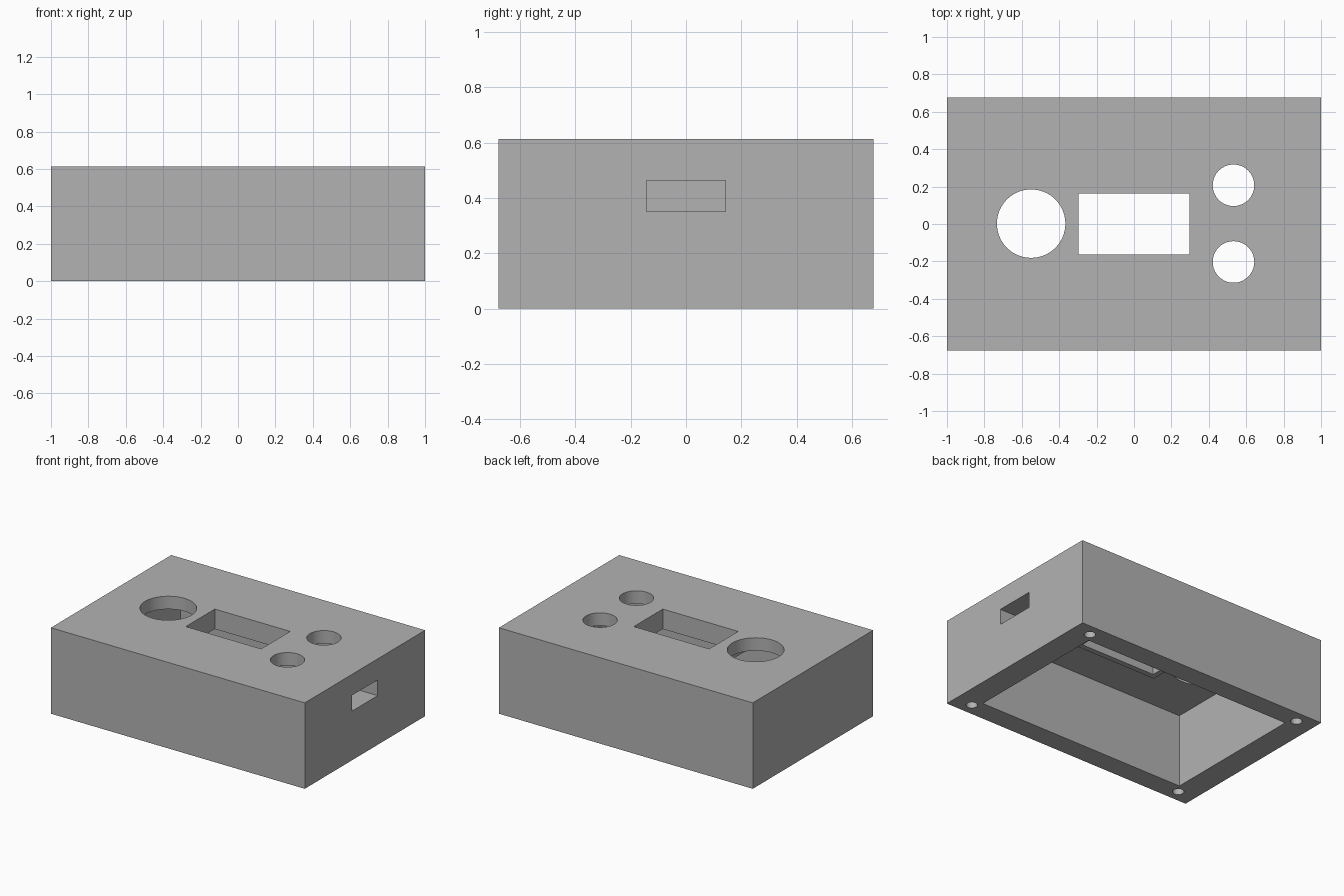
import bpy

if "Cube" in bpy.data.objects:
    bpy.data.objects.remove(bpy.data.objects["Cube"], do_unlink=True)

WIDTH, DEPTH, HEIGHT = 2.0, 1.354, 0.612
CEILING = 0.52          # underside of the top panel
FRAME_BOTTOM = 0.47     # underside of the frame around the screen opening

grey = bpy.data.materials.new("light_grey_plastic")
grey.use_nodes = True
colour = (0.45, 0.45, 0.45, 1)
grey.diffuse_color = colour
grey.node_tree.nodes["Principled BSDF"].inputs["Base Color"].default_value = colour


def block(name, x, y, z):
    """Box from three (low, high) ranges."""
    bpy.ops.mesh.primitive_cube_add(size=1, location=[sum(r) / 2 for r in (x, y, z)])
    obj = bpy.context.object
    obj.name = name
    obj.scale = [r[1] - r[0] for r in (x, y, z)]
    bpy.ops.object.transform_apply(location=True, rotation=False, scale=True)
    obj.data.materials.append(grey)
    return obj


def rod(name, x, y, radius, z, sides=64):
    """Upright cylinder over a (low, high) height range."""
    bpy.ops.mesh.primitive_cylinder_add(vertices=sides, radius=radius, depth=z[1] - z[0],
                                        location=(x, y, sum(z) / 2))
    obj = bpy.context.object
    obj.name = name
    obj.data.materials.append(grey)
    return obj


def combine(target, tool, operation="DIFFERENCE"):
    """Apply a boolean and discard the tool."""
    tool.hide_render = True
    mod = target.modifiers.new(tool.name, "BOOLEAN")
    mod.operation, mod.object, mod.solver = operation, tool, "EXACT"
    bpy.context.view_layer.objects.active = target
    bpy.ops.object.modifier_apply(modifier=mod.name)
    bpy.data.objects.remove(tool, do_unlink=True)


def span(half, centre=0):
    return (centre - half, centre + half)


# Thick-walled case, open underneath
case = block("enclosure", span(WIDTH / 2), span(DEPTH / 2), (0, HEIGHT))
combine(case, block("cavity", span(0.823), span(0.528), (-0.1, CEILING)))

# Frame hanging below the top panel, then the screen opening through it
combine(case, block("screen_frame", span(0.335), span(0.202), (FRAME_BOTTOM, CEILING + 0.04)), "UNION")
combine(case, block("screen_opening", span(0.297), span(0.163), (0.4, 0.7)))

# Round openings in the top panel
top_cut = (0.45, 0.7)
combine(case, rod("dial_hole", -0.55, 0.002, 0.183, top_cut))
for y in (-0.203, 0.207):
    combine(case, rod("button_hole", 0.532, y, 0.111, top_cut))

# Cable slot through the left wall
combine(case, block("cable_slot", (0.75, 1.1), span(0.143), (0.35, 0.462)))

# Blind screw holes in the corners of the underside
for x in (-0.865, 0.865):
    for y in (-0.59, 0.59):
        combine(case, rod("screw_hole", x, y, 0.037, (-0.1, 0.3), 32))

bpy.ops.object.select_all(action="DESELECT")
case.select_set(True)
bpy.context.view_layer.objects.active = case
bpy.ops.object.shade_smooth_by_angle()
